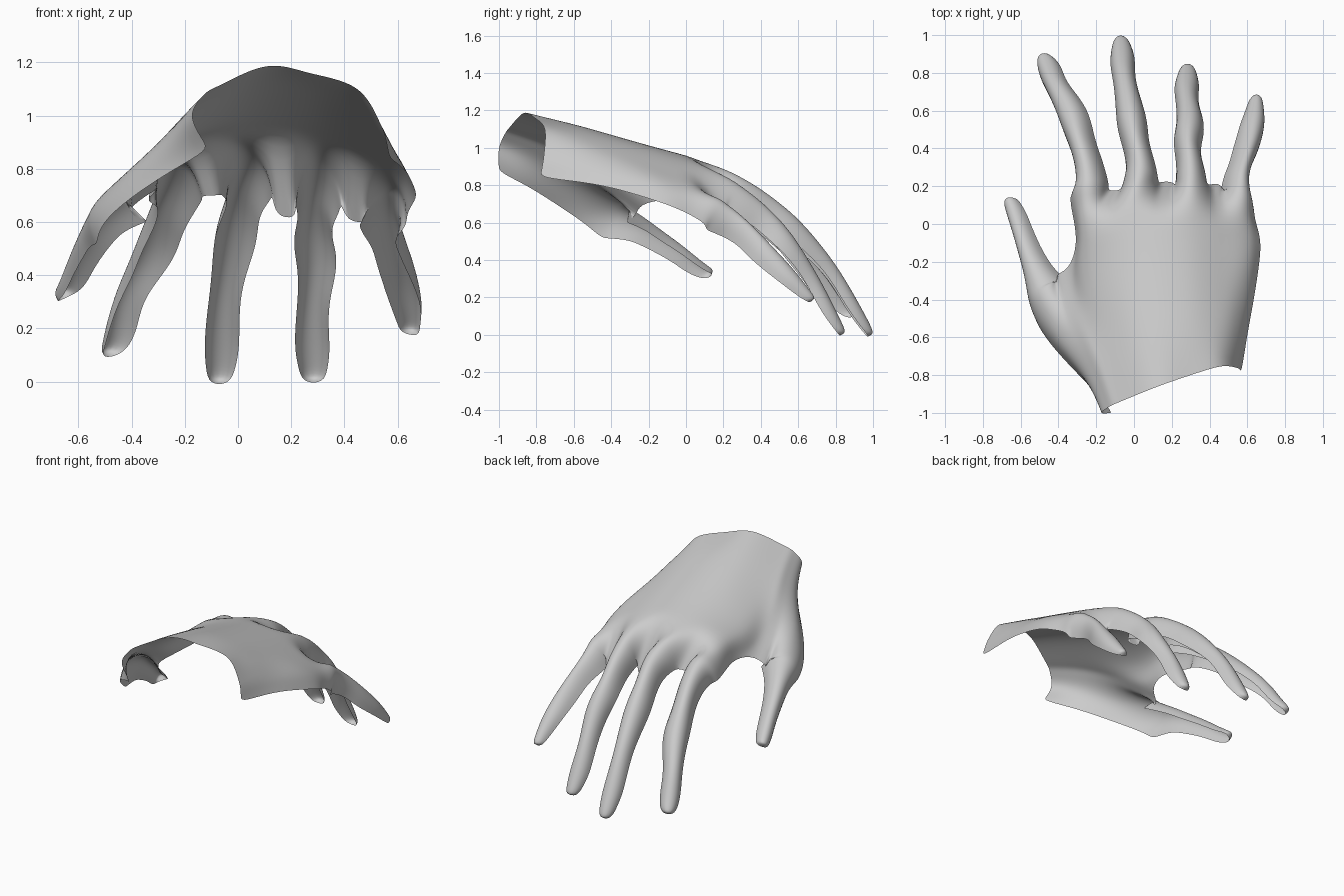
import bpy, bmesh, math
from mathutils import Vector

if "Cube" in bpy.data.objects:
    bpy.data.objects.remove(bpy.data.objects["Cube"])

SEG = 6                      # columns per finger
bm = bmesh.new()


def spline(points, n):
    """Catmull-Rom curve through points, resampled to n even segments (any dimension)."""
    p = [Vector(q) for q in points]
    p = [2 * p[0] - p[1]] + p + [2 * p[-1] - p[-2]]
    dense = []
    for i in range(1, len(p) - 2):
        a, b, c, d = p[i - 1:i + 3]
        for k in range(20):
            t = k / 20
            dense.append(0.5 * (2 * b + (c - a) * t + (2 * a - 5 * b + 4 * c - d) * t ** 2
                                + (3 * b - a - 3 * c + d) * t ** 3))
    dense.append(p[-2])
    run = [0.0]
    for a, b in zip(dense, dense[1:]):
        run.append(run[-1] + (b - a).length)
    out, k = [], 0
    for i in range(n + 1):
        s = run[-1] * i / n
        while k < len(run) - 2 and run[k + 1] < s:
            k += 1
        f = (s - run[k]) / max(run[k + 1] - run[k], 1e-9)
        out.append(dense[k].lerp(dense[k + 1], min(f, 1)))
    return out


def arch(left, crown, right):
    """Half-ellipse from left edge over the crown to right edge."""
    left, crown, right = Vector(left), Vector(crown), Vector(right)
    mid = (left + right) / 2
    return [mid + (left - mid) * math.cos(math.pi * i / SEG)
            + (crown - mid) * math.sin(math.pi * i / SEG) for i in range(SEG + 1)]


def verts(points):
    return [bm.verts.new(p) for p in points]


def bridge(a, b):
    for j in range(len(a) - 1):
        bm.faces.new((a[j], a[j + 1], b[j + 1], b[j]))


def finger(root, sections, up=(0, 0, 1)):
    """Open-bottomed finger: sections are (x, y, z, width, depth) along its back."""
    crown = root[SEG // 2].co
    start = (*crown, (root[0].co - root[-1].co).length, 0.18)
    path = spline([start] + sections, 14)
    prev = root
    for i in range(1, len(path)):
        c = Vector(path[i][:3])
        a = Vector(path[i - 1][:3])
        b = Vector(path[min(i + 1, len(path) - 1)][:3])
        t = (b - a).normalized()
        side = t.cross(Vector(up)).normalized()
        n = side.cross(t)
        w, d = path[i][3], path[i][4]
        ring = verts(arch(c - side * w / 2 - n * d, c, c + side * w / 2 - n * d))
        bridge(prev, ring)
        prev = ring
    bm.faces.new(prev)


# Rows of the back of the hand, wrist to thumb web: thumb side, then back
thumb_side = [
    [(-.11, -1, .87), (-.175, -1, 1.0), (-.12, -.96, 1.09)],
    [(-.24, -.85, .80), (-.27, -.78, .90), (-.2, -.72, 1.01)],
    [(-.41, -.68, .69), (-.42, -.6, .79), (-.31, -.5, .88)],
]
back = [
    [(-.12, -.96, 1.09), (.1, -.87, 1.185), (.27, -.81, 1.16), (.45, -.755, 1.1),
     (.54, -.76, .96), (.57, -.78, .84)],
    [(-.2, -.72, 1.01), (.05, -.65, 1.125), (.27, -.6, 1.12), (.47, -.56, 1.03),
     (.56, -.57, .93), (.6, -.58, .82)],
    [(-.31, -.5, .88), (0, -.45, 1.06), (.27, -.42, 1.065), (.48, -.4, .97),
     (.58, -.4, .88), (.635, -.4, .79)],
]
front_back = [
    [(-.345, -.255, .70), (-.27, -.25, .86), (0, -.22, 1.0), (.27, -.2, 1.0),
     (.5, -.2, .9), (.61, -.2, .83), (.665, -.2, .73)],
    [(-.295, -.1, .73), (-.25, -.08, .88), (0, -.03, .96), (.27, -.03, .95),
     (.5, -.05, .85), (.62, -.06, .77), (.675, -.08, .69)],
    [(-.325, .05, .70), (-.27, .07, .86), (0, .1, .925), (.27, .1, .91),
     (.5, .06, .81), (.6, .05, .74), (.635, .03, .64)],
]
N = 4 * SEG + 3              # four fingers and three webs
prev = None
for a, b in zip(thumb_side, back):
    row = verts(spline(a, SEG + 1) + spline(b, N)[1:])
    if prev:
        bridge(prev, row)
    prev = row

# Thumb root, a one-face web, then the next row of the back
thumb_root = arch((-.52, -.53, .59), (-.505, -.38, .715), (-.44, -.265, .63))
row = verts(thumb_root + spline(front_back[0], N))
bridge(prev, row)
finger(row[:SEG + 1], [(-.555, -.24, .63, .17, .12), (-.59, -.14, .56, .13, .10),
                       (-.625, -.03, .48, .11, .085), (-.66, .08, .39, .10, .07),
                       (-.682, .145, .345, .07, .045)], up=(-.4, 0, .9))
prev = row[SEG + 1:]
for b in front_back[1:]:
    row = verts(spline(b, N))
    bridge(prev, row)
    prev = row

# Knuckle row: four arches separated by low webs (left edge, crown, right edge)
roots = [((-.345, .16, .68), (-.25, .2, .85), (-.14, .175, .70)),
         ((-.07, .175, .70), (.03, .22, .89), (.14, .225, .62)),
         ((.22, .225, .61), (.3, .22, .855), (.41, .22, .60)),
         ((.48, .205, .60), (.575, .17, .74), (.635, .11, .59))]
row = verts([p for r in roots for p in arch(*r)])
bridge(prev, row)

# Fingers: index, middle, ring, little
digits = [
    [(-.265, .32, .775, .16, .15), (-.31, .47, .665, .14, .13), (-.36, .61, .53, .16, .11),
     (-.44, .76, .35, .12, .08), (-.48, .86, .19, .125, .07), (-.5, .91, .115, .075, .04)],
    [(.03, .34, .825, .17, .16), (.0, .47, .735, .14, .13), (-.025, .62, .605, .16, .12),
     (-.055, .8, .38, .12, .08), (-.067, .94, .145, .13, .07), (-.075, 1.01, .005, .08, .04)],
    [(.295, .34, .77, .16, .16), (.285, .45, .675, .135, .13), (.292, .57, .54, .155, .11),
     (.28, .70, .33, .12, .08), (.283, .8, .14, .13, .07), (.285, .86, .01, .08, .04)],
    [(.58, .27, .665, .14, .15), (.605, .36, .58, .115, .12), (.635, .46, .475, .13, .11),
     (.655, .57, .355, .13, .085), (.658, .65, .255, .095, .06), (.655, .695, .195, .065, .035)],
]
ups = [(-.15, 0, 1), (0, 0, 1), (0, 0, 1), (.2, 0, 1)]
for i, (sections, up) in enumerate(zip(digits, ups)):
    first = i * (SEG + 1)
    finger(row[first:first + SEG + 1], sections, up)

mesh = bpy.data.meshes.new("hand_shell")
bm.to_mesh(mesh)
bm.free()
hand = bpy.data.objects.new("hand_shell", mesh)
bpy.context.collection.objects.link(hand)
mesh.polygons.foreach_set("use_smooth", [True] * len(mesh.polygons))
sub = hand.modifiers.new("smooth", 'SUBSURF')
sub.levels = sub.render_levels = 2
